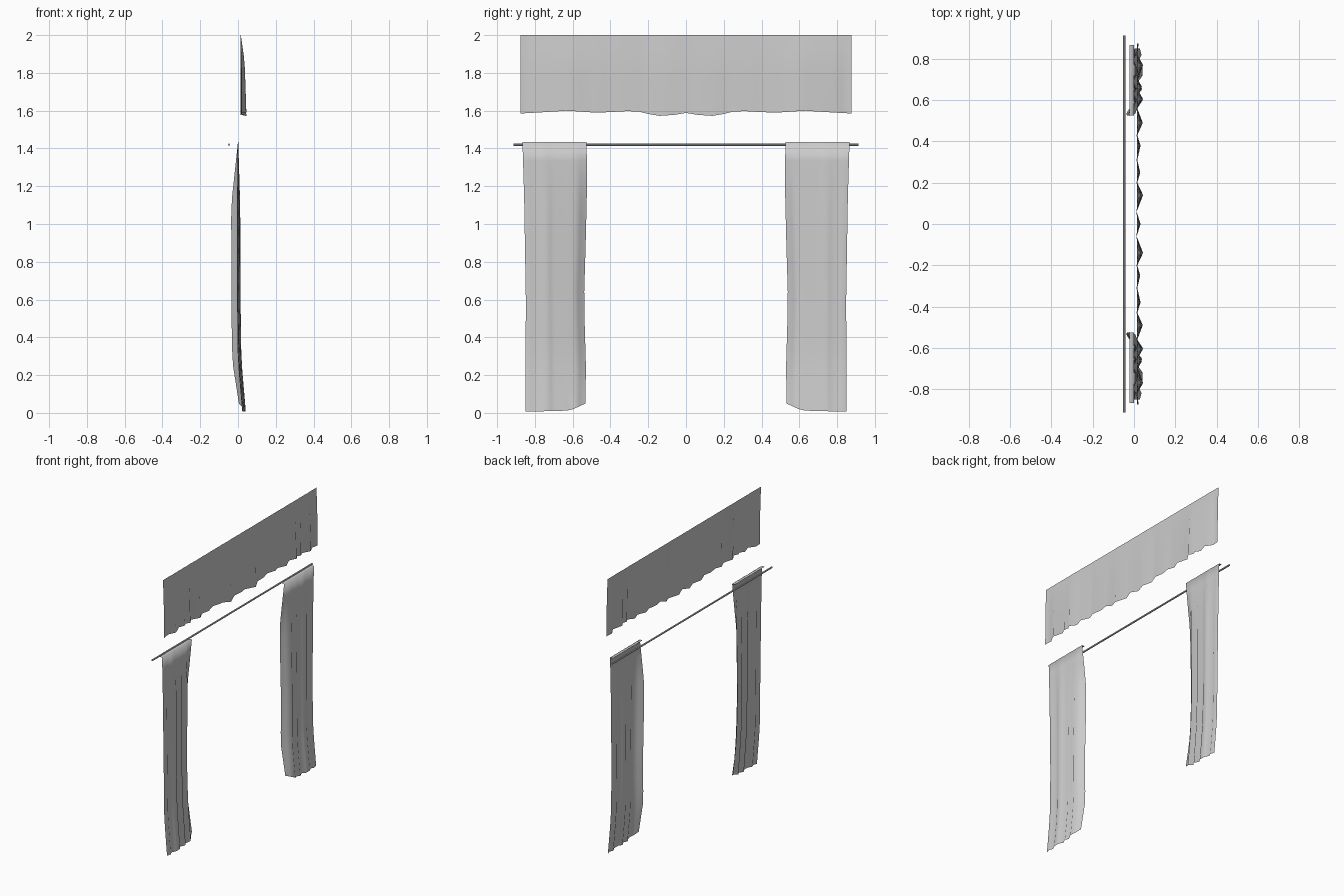
import bpy
import math

cube = bpy.data.objects.get("Cube")
if cube:
    bpy.data.objects.remove(cube, do_unlink=True)

fabric = bpy.data.materials.new("grey_fabric")
fabric.use_nodes = True
GREY = (0.6, 0.6, 0.6, 1)
fabric.diffuse_color = GREY
fabric.node_tree.nodes["Principled BSDF"].inputs["Base Color"].default_value = GREY


def curve(points, t):
    """Linear lookup through (position, value) pairs."""
    for (a, u), (b, v) in zip(points, points[1:]):
        if t <= b:
            return u + (v - u) * max(0, t - a) / (b - a)
    return points[-1][1]


def sheet(name, rows):
    """Cloth surface from rows of points, front side facing +x."""
    w = len(rows[0])
    faces = [(r * w + c, (r + 1) * w + c, (r + 1) * w + c + 1, r * w + c + 1)
             for r in range(len(rows) - 1) for c in range(w - 1)]
    mesh = bpy.data.meshes.new(name)
    mesh.from_pydata([p for row in rows for p in row], [], faces)
    mesh.materials.append(fabric)
    obj = bpy.data.objects.new(name, mesh)
    bpy.context.collection.objects.link(obj)
    mesh.shade_smooth()
    return obj


# Valance: pleats deepen toward a wavy hem, symmetric about the middle
pleat = [(0, .6), (.06, 0), (.14, 1), (.2, .1), (.25, .55), (.31, .1), (.38, .6),
         (.43, .1), (.49, .95), (.56, .1), (.605, 1), (.635, .45), (.665, .8),
         (.7, .2), (.77, 1), (.82, .1), (.875, .3)]
hem = [(0, 1.588), (.06, 1.578), (.13, 1.571), (.19, 1.58), (.27, 1.6),
       (.47, 1.589), (.63, 1.6), (.75, 1.592), (.875, 1.585)]
depth = [(0, .002), (.35, .022), (.7, .027), (1, .031)]
half = [p[0] for p in pleat]
ys = [-y for y in reversed(half[1:])] + half
rows = []
for i in range(8):
    t = i / 7
    rows.append([(.013 + curve(depth, t) * curve(pleat, abs(y)), y,
                  2 + (curve(hem, abs(y)) - 2) * t) for y in ys])
sheet("valance", rows)

# Side curtains: inner edge curls back, bottom swings forward
inner = [(0, .535), (.05, .532), (.25, .53), (.6, .54), (.9, .531), (1.2, .524), (1.435, .526)]
outer = [(0, .85), (.6, .848), (1.15, .857), (1.435, .866)]
swing = [(0, .029), (.28, .005), (.6, .001), (1.1, 0), (1.435, 0)]
open_up = [(0, 1), (.28, 1), (1.1, .9), (1.435, .1)]
curl = [(0, .014), (.05, .02), (.28, .036), (1.1, .036), (1.435, 0)]
folds = [(0, 0), (.1, .002), (.2, .013), (.31, -.004), (.38, .012), (.5, -.006),
         (.58, .012), (.72, .012), (.82, -.004), (.9, .008), (1, 0)]
bottom = [(0, .05), (.2, .02), (.3, .012), (1, .006)]
for name, side in (("left_curtain", -1), ("right_curtain", 1)):
    rows = []
    for i in range(15):
        row = []
        for u, f in folds:
            z0 = curve(bottom, u)
            z = 1.435 - (1.435 - z0) * i / 14
            y = curve(inner, z) * (1 - u) + curve(outer, z) * u
            x = curve(swing, z) + f * curve(open_up, z)
            x -= curve(curl, z) * max(0, 1 - u * 5)
            row.append((x, side * y, z))
        rows.append(row)
    # Heading turned back over the rod
    rows.insert(0, [(-.022, y, 1.435) for x, y, z in rows[0]])
    if side < 0:
        rows = [row[::-1] for row in rows]
    sheet(name, rows)

# Curtain rod
bpy.ops.mesh.primitive_cylinder_add(vertices=8, radius=.006, depth=1.826,
                                    location=(-.047, 0, 1.42),
                                    rotation=(math.pi / 2, 0, 0))
rod = bpy.context.object
rod.name = "curtain_rod"
rod.data.materials.append(fabric)
bpy.ops.object.shade_smooth_by_angle()
